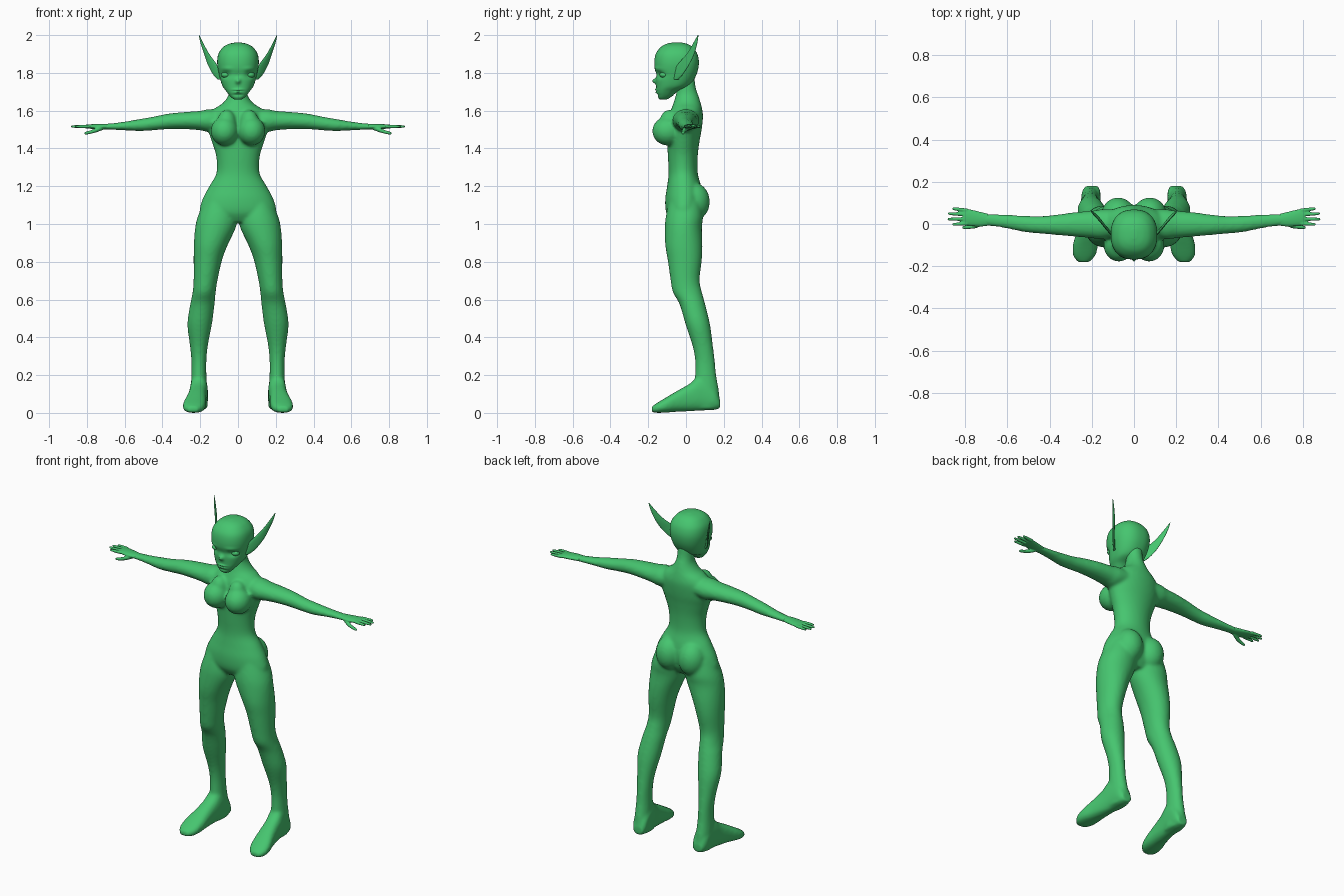
import bpy, bmesh, math
from mathutils import Vector, Matrix

green = bpy.data.materials.new("green_skin")
green.diffuse_color = (0.061, 0.56, 0.16, 1)


def catmull(p0, p1, p2, p3, t):
    return [0.5 * (2 * b + (c - a) * t + (2 * a - 5 * b + 4 * c - d) * t * t
                   + (3 * b - a - 3 * c + d) * t ** 3)
            for a, b, c, d in zip(p0, p1, p2, p3)]


def loft(bm, rows, seg=32, sub=4, power=2.0):
    """Skin smooth superellipse rings; each row is centre + two half axes."""
    rows = [[*c, *a, *b] for c, a, b in rows]
    pts = []
    for i in range(len(rows) - 1):
        q = [rows[max(0, min(len(rows) - 1, i + k))] for k in (-1, 0, 1, 2)]
        pts += [catmull(*q, j / sub) for j in range(sub)]
    pts.append(rows[-1])
    rings = []
    for p in pts:
        c, a, b = Vector(p[:3]), Vector(p[3:6]), Vector(p[6:])
        ring = []
        for k in range(seg):
            t = 2 * math.pi * k / seg
            u, v = math.cos(t), math.sin(t)
            u = math.copysign(abs(u) ** (2 / power), u)
            v = math.copysign(abs(v) ** (2 / power), v)
            ring.append(bm.verts.new(c + a * u + b * v))
        rings.append(ring)
    for r, s in zip(rings, rings[1:]):
        for k in range(seg):
            n = (k + 1) % seg
            bm.faces.new((r[k], r[n], s[n], s[k]))
    bm.faces.new(rings[0][::-1])
    bm.faces.new(rings[-1])


def z_row(z, x0, x1, y0, y1):
    return (((x0 + x1) / 2, (y0 + y1) / 2, z), ((x1 - x0) / 2, 0, 0), (0, (y1 - y0) / 2, 0))


def x_row(x, y0, y1, z0, z1):
    return ((x, (y0 + y1) / 2, (z0 + z1) / 2), (0, (y1 - y0) / 2, 0), (0, 0, (z1 - z0) / 2))


def y_row(y, xc, hw, z0, z1):
    return ((xc, y, (z0 + z1) / 2), (hw, 0, 0), (0, 0, (z1 - z0) / 2))


def flip(rows, s):
    return [tuple((v[0] * s, v[1], v[2]) for v in r) for r in rows]


def ball(bm, c, r):
    bmesh.ops.create_uvsphere(bm, u_segments=24, v_segments=16, radius=1,
                              matrix=Matrix.Translation(c) @ Matrix.Diagonal((*r, 1)))


def finish(bm, name, voxel=0, smooth=0):
    bmesh.ops.recalc_face_normals(bm, faces=bm.faces)
    for f in bm.faces:
        f.smooth = True
    me = bpy.data.meshes.new(name)
    bm.to_mesh(me)
    bm.free()
    me.materials.append(green)
    ob = bpy.data.objects.new(name, me)
    bpy.context.collection.objects.link(ob)
    if voxel:
        m = ob.modifiers.new("blend", 'REMESH')
        m.mode, m.voxel_size, m.use_smooth_shade = 'VOXEL', voxel, True
        m = ob.modifiers.new("soften", 'SMOOTH')
        m.factor, m.iterations = 0.5, smooth
    return ob


# torso with neck: z, front y, back y, half width
body = bmesh.new()
torso = [(1.78, -.03, .045, .042), (1.72, -.045, .052, .045), (1.68, -.055, .066, .052),
         (1.64, -.066, .078, .08), (1.61, -.078, .085, .125), (1.57, -.092, .09, .155),
         (1.50, -.10, .083, .158), (1.44, -.10, .072, .14), (1.36, -.096, .062, .116),
         (1.27, -.092, .062, .114), (1.20, -.10, .08, .152), (1.13, -.11, .09, .188),
         (1.06, -.105, .08, .20), (1.01, -.075, .05, .13)]
loft(body, [z_row(z, -w, w, f, b) for z, f, b, w in torso], 48)

# leg: z, inner x, outer x, front y, back y
leg = [(1.12, .02, .18, -.09, .08), (1.04, .004, .213, -.107, .09), (.98, .012, .227, -.112, .084),
       (.89, .054, .234, -.11, .087), (.81, .084, .235, -.097, .084), (.705, .108, .235, -.082, .072),
       (.64, .118, .24, -.07, .084), (.575, .124, .253, -.034, .102), (.47, .138, .268, -.003, .127),
       (.36, .159, .255, .033, .142), (.28, .167, .247, .048, .152), (.20, .167, .247, .048, .16),
       (.12, .162, .25, .04, .174), (.05, .16, .246, .03, .18), (.02, .165, .24, .03, .176)]
# foot: y, centre x, half width, bottom z, top z
foot = [(.18, .20, .03, .025, .07), (.15, .203, .044, .016, .14), (.08, .207, .047, .012, .20),
        (.02, .213, .048, .009, .155), (-.05, .222, .054, .006, .115), (-.10, .23, .06, .002, .085),
        (-.15, .236, .053, 0, .055), (-.182, .239, .026, .003, .033)]
# arm: x, front y, back y, bottom z, top z
arm = [(.06, -.055, .07, 1.51, 1.60), (.15, -.072, .07, 1.488, 1.608), (.20, -.067, .063, 1.496, 1.599),
       (.28, -.06, .056, 1.502, 1.593), (.37, -.052, .044, 1.502, 1.584), (.45, -.045, .037, 1.496, 1.568),
       (.52, -.038, .04, 1.492, 1.556), (.60, -.022, .044, 1.496, 1.542), (.68, -.01, .048, 1.499, 1.532),
       (.73, -.01, .053, 1.50, 1.53)]
for s in (1, -1):
    loft(body, flip([z_row(*r) for r in leg], s))
    loft(body, flip([y_row(*r) for r in foot], s), power=2.5)
    loft(body, flip([x_row(*r) for r in arm], s))
    ball(body, (.072 * s, -.098, 1.492), (.073, .081, .076))   # breast
    ball(body, (.06 * s, -.09, 1.535), (.05, .05, .07))        # upper breast slope
    ball(body, (.075 * s, .043, 1.118), (.08, .083, .10))      # buttock
finish(body, "body", .0085, 8)

# hands: palm, four fingers and thumb
palm = [(.69, -.008, .048, 1.502, 1.53), (.73, -.012, .058, 1.501, 1.53),
        (.78, -.008, .07, 1.504, 1.528), (.81, -.002, .072, 1.507, 1.525)]
fingers = [(.002, -.002, .862), (.024, .023, .884), (.046, .049, .882), (.065, .072, .862)]
for s, side in ((1, "left"), (-1, "right")):
    hand = bmesh.new()
    loft(hand, flip([x_row(*r) for r in palm], s), 24)
    for y0, y1, tip in fingers:
        rows = [x_row(x, y - r, y + r, 1.516 - r, 1.516 + r) for x, y, r in
                ((.79, y0, .009), ((.79 + tip) / 2, (y0 + y1) / 2, .0085),
                 (tip - .008, y1, .0065), (tip, y1, .003))]
        loft(hand, flip(rows, s), 12)
    thumb = [(.715, .008, 1.512, .014), (.75, -.008, 1.497, .012), (.78, -.014, 1.487, .0095),
             (.805, -.016, 1.481, .008), (.814, -.016, 1.48, .004)]
    loft(hand, flip([x_row(x, y - r, y + r, z - r, z + r) for x, y, z, r in thumb], s), 12)
    finish(hand, side + "_hand", .0035, 3)

# head: z, front y, back y, half width
head = bmesh.new()
skull = [(1.658, -.135, -.11, .012), (1.664, -.144, -.092, .028), (1.68, -.151, -.07, .045),
         (1.705, -.156, -.04, .064), (1.735, -.158, .02, .084), (1.79, -.162, .055, .10),
         (1.85, -.168, .068, .11), (1.90, -.16, .06, .104), (1.935, -.135, .036, .08),
         (1.953, -.105, .008, .05), (1.961, -.07, -.025, .014)]
loft(head, [z_row(z, -w, w, f, b) for z, f, b, w in skull], 96, 8, 2.35)
# face relief: x, z, x spread, z spread, push toward the back
relief = [(.064, 1.79, .026, .017, .017), (-.064, 1.79, .026, .017, .017),
          (0, 1.79, .03, .018, .006), (0, 1.757, .012, .013, -.02),
          (0, 1.711, .024, .006, -.008), (0, 1.697, .02, .006, -.007),
          (0, 1.704, .026, .003, .004), (0, 1.683, .03, .006, .004),
          (.06, 1.822, .03, .009, -.005), (-.06, 1.822, .03, .009, -.005)]
for v in head.verts:
    if v.co.y < -.07:
        x, z = v.co.x, v.co.z
        v.co.y += sum(p * math.exp(-((x - cx) / sx) ** 2 - ((z - cz) / sz) ** 2)
                      for cx, cz, sx, sz, p in relief)
finish(head, "head")

# pointed ears (thin diagonal blades) and eyes
ear = [(.098, -.052, 1.765, .008, .012), (.112, -.04, 1.79, .018, .022), (.134, -.016, 1.84, .024, .031),
       (.166, .024, 1.90, .013, .02), (.192, .05, 1.96, .006, .01), (.206, .064, 2.0, .001, .002)]
for s, side in ((1, "left"), (-1, "right")):
    bm = bmesh.new()
    rows = []
    for x, y, z, dx, dy in ear:
        n = math.hypot(dx, dy)
        t = min(.006, n * .4)
        rows.append(((x, y, z), (dx, dy, 0), (dy / n * t, -dx / n * t, 0)))
    loft(bm, flip(rows, s), 20, 5)
    finish(bm, side + "_ear")
    bm = bmesh.new()
    ball(bm, (.064 * s, -.116, 1.79), (.025, .024, .017))
    finish(bm, side + "_eye")
